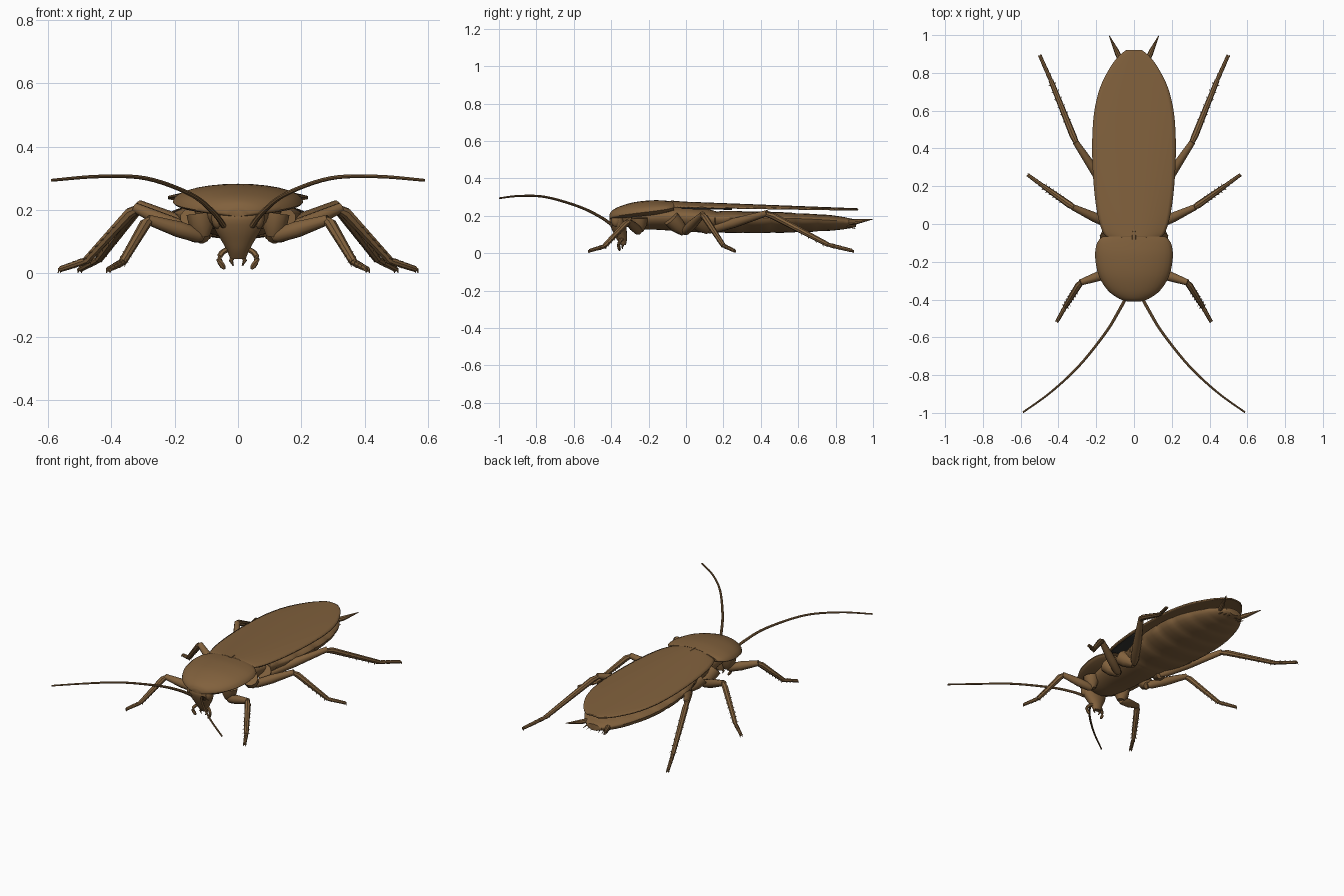
import bpy, bmesh, math
from mathutils import Vector

cube = bpy.data.objects.get("Cube")
if cube:
    bpy.data.objects.remove(cube)


def make_material(name, r, g, b):
    mat = bpy.data.materials.new(name)
    mat.use_nodes = True
    mat.diffuse_color = (r, g, b, 1)
    bsdf = next(n for n in mat.node_tree.nodes if n.type == "BSDF_PRINCIPLED")
    bsdf.inputs["Base Color"].default_value = (r, g, b, 1)
    bsdf.inputs["Roughness"].default_value = 0.7
    return mat


brown = make_material("chestnut_brown", 0.22, 0.119, 0.046)
slate = make_material("dark_slate", 0.035, 0.035, 0.032)


def finish(bm, name, mat=brown, angle=40):
    bmesh.ops.recalc_face_normals(bm, faces=bm.faces[:])
    mesh = bpy.data.meshes.new(name)
    bm.to_mesh(mesh)
    bm.free()
    obj = bpy.data.objects.new(name, mesh)
    bpy.context.collection.objects.link(obj)
    mesh.materials.append(mat)
    bpy.ops.object.select_all(action="DESELECT")
    obj.select_set(True)
    bpy.context.view_layer.objects.active = obj
    bpy.ops.object.shade_smooth_by_angle(angle=math.radians(angle))
    return obj


def smooth_rows(rows, steps):
    """Catmull-Rom resampling of rows of numbers."""
    out = []
    last = len(rows) - 1
    for i in range(last):
        quad = (rows[max(i - 1, 0)], rows[i], rows[i + 1], rows[min(i + 2, last)])
        for k in range(steps):
            t = k / steps
            out.append([b + 0.5 * t * (c - a + t * (2 * a - 5 * b + 4 * c - d
                        + t * (3 * (b - c) + d - a))) for a, b, c, d in zip(*quad)])
    return out + [list(rows[-1])]


def loft(bm, rings):
    """Skin closed rings of points and cap both ends."""
    loops = [[bm.verts.new(p) for p in ring] for ring in rings]
    n = len(loops[0])
    for a, b in zip(loops, loops[1:]):
        for i in range(n):
            bm.faces.new((a[i], a[(i + 1) % n], b[(i + 1) % n], b[i]))
    bm.faces.new(loops[0])
    bm.faces.new(loops[-1])


def tube(bm, points, radii, sides=8):
    pts = [Vector(p) for p in points]
    rings = []
    for i, p in enumerate(pts):
        along = (pts[min(i + 1, len(pts) - 1)] - pts[max(i - 1, 0)]).normalized()
        u = along.cross(Vector((0, 0, 1)))
        u = u.normalized() if u.length > 0.01 else Vector((1, 0, 0))
        v = along.cross(u)
        rings.append([p + radii[i] * (u * math.cos(a) + v * math.sin(a))
                      for a in (math.tau * k / sides for k in range(sides))])
    loft(bm, rings)


def body_shell(name, rows, sides=28, steps=4):
    """Rows hold y, half width, rim height, top height, bottom height."""
    rings = []
    for y, w, rim, top, low in smooth_rows(rows, steps):
        ring = []
        for k in range(sides):
            a = math.tau * k / sides
            s = math.sin(a)
            ring.append((w * math.cos(a), y, rim + s * (top - rim if s > 0 else rim - low)))
        rings.append(ring)
    bm = bmesh.new()
    loft(bm, rings)
    return finish(bm, name)


# Shield behind the head, and the thorax under it
body_shell("pronotum", [
    (-0.41, 0.035, 0.19, 0.205, 0.18), (-0.395, 0.08, 0.195, 0.228, 0.18),
    (-0.35, 0.14, 0.202, 0.252, 0.185), (-0.27, 0.188, 0.213, 0.274, 0.19),
    (-0.17, 0.206, 0.225, 0.283, 0.2), (-0.1, 0.195, 0.235, 0.28, 0.215),
    (-0.065, 0.165, 0.243, 0.276, 0.225)])
body_shell("thorax", [
    (-0.36, 0.05, 0.19, 0.21, 0.16), (-0.28, 0.1, 0.19, 0.23, 0.13),
    (-0.15, 0.13, 0.195, 0.25, 0.125), (0, 0.14, 0.195, 0.25, 0.115),
    (0.12, 0.15, 0.185, 0.235, 0.112), (0.2, 0.14, 0.17, 0.21, 0.13)])

# Abdomen, with a small step at the end of every segment
profile = smooth_rows([
    (0.08, 0.14, 0.185, 0.225, 0.115), (0.25, 0.195, 0.188, 0.225, 0.108),
    (0.45, 0.215, 0.188, 0.222, 0.108), (0.62, 0.202, 0.184, 0.213, 0.112),
    (0.77, 0.153, 0.176, 0.204, 0.12), (0.86, 0.098, 0.168, 0.19, 0.13),
    (0.91, 0.045, 0.162, 0.178, 0.14)], 4)
segments = []
for i, (y, w, rim, top, low) in enumerate(profile):
    segments.append((y, w, rim, top, low))
    if i % 3 == 2:
        segments.append((y + 0.005, w * 0.98, rim, top - 0.002, low + 0.002))
body_shell("abdomen", segments, steps=1)


# Folded wings as one domed cover, with dark membranes under their bases
def wing_sheet(name, rows, mat, width, lower, thickness):
    bm = bmesh.new()
    lines = []
    for y, w in rows:
        t = (y + 0.07) / 0.99
        lines.append([bm.verts.new((width * w * k / 10, y, 0.274 - 0.038 * t - lower
                                    - (0.027 - 0.022 * t) * abs(k / 10) ** 2.5))
                      for k in range(-10, 11)])
    for a, b in zip(lines, lines[1:]):
        for i in range(20):
            bm.faces.new((a[i], a[i + 1], b[i + 1], b[i]))
    sheet = finish(bm, name, mat)
    solid = sheet.modifiers.new("thickness", "SOLIDIFY")
    solid.thickness = thickness
    solid.offset = 0


outline = smooth_rows([
    (-0.07, 0.14), (-0.04, 0.165), (0.05, 0.192), (0.2, 0.212), (0.4, 0.221),
    (0.58, 0.212), (0.72, 0.18), (0.83, 0.125), (0.89, 0.078), (0.92, 0.04)], 4)
wing_sheet("folded_wings", outline, brown, 1, 0, 0.008)
wing_sheet("under_wings", [r for r in outline if -0.03 < r[0] < 0.25], slate, 0.94, 0.009, 0.003)

# Small triangular plate between the wing bases
bm = bmesh.new()
tube(bm, [(0, -0.08, 0.265), (0, -0.045, 0.268), (0, -0.01, 0.27)], [0.018, 0.014, 0.002], 6)
finish(bm, "scutellum")

# Head hanging down under the shield
bm = bmesh.new()
loft(bm, [[(w * math.cos(a), y + d * math.sin(a), z)
           for a in (math.tau * k / 20 for k in range(20))]
          for z, y, w, d in smooth_rows([
              (0.232, -0.34, 0.02, 0.015), (0.215, -0.35, 0.06, 0.035),
              (0.18, -0.365, 0.08, 0.045), (0.14, -0.36, 0.073, 0.042),
              (0.1, -0.35, 0.05, 0.034), (0.07, -0.342, 0.034, 0.026),
              (0.045, -0.335, 0.024, 0.014)], 3)])
finish(bm, "head")

# Leg joints: hip, trochanter, knee, ankle, toe
legs = {
    "front": ((0.12, -0.25, 0.19), (0.11, -0.25, 0.115), (0.285, -0.31, 0.17),
              (0.365, -0.44, 0.035), (0.41, -0.52, 0.012)),
    "middle": ((0.14, -0.08, 0.185), (0.11, -0.01, 0.11), (0.325, 0.09, 0.208),
               (0.48, 0.2, 0.04), (0.565, 0.262, 0.012)),
    "hind": ((0.14, 0.05, 0.18), (0.1, 0.12, 0.12), (0.31, 0.435, 0.215),
             (0.44, 0.76, 0.045), (0.5, 0.895, 0.012)),
}

for side, s in (("left", 1), ("right", -1)):
    def flip(points):
        return [Vector((s * x, y, z)) for x, y, z in points]

    for leg, joints in legs.items():
        hip, troch, knee, ankle, toe = flip(joints)
        bm = bmesh.new()
        tube(bm, [hip, hip.lerp(troch, 0.5), troch], [0.045, 0.042, 0.022], 10)
        tube(bm, [troch, troch.lerp(knee, 0.1), troch.lerp(knee, 0.45), knee],
             [0.015, 0.024, 0.026, 0.016], 10)
        tube(bm, [knee.lerp(troch, 0.04), knee.lerp(ankle, 0.1), ankle],
             [0.013, 0.018, 0.013])
        # Short spines along the shin
        along = (ankle - knee).normalized()
        across = along.cross(Vector((0, 0, 1))).normalized()
        for k in range(6):
            base = knee.lerp(ankle, 0.3 + 0.12 * k)
            for out in (across, -across, along.cross(across)):
                tip = base + out * 0.021 + along * 0.02
                tube(bm, [base, tip], [0.005, 0.001], 4)
        # Jointed foot and a pair of small claws
        for k in range(4):
            a, b = ankle.lerp(toe, k * 0.23), ankle.lerp(toe, k * 0.23 + 0.25)
            tube(bm, [a, b], [0.01, 0.0125 - 0.001 * k], 8)
        foot = (toe - ankle).normalized()
        for out in (-1, 1):
            claw = toe + across * out * 0.006
            tube(bm, [toe - foot * 0.012, claw - foot * 0.004, claw + Vector((0, 0, -0.011))],
                 [0.006, 0.005, 0.001], 5)
        finish(bm, f"{side}_{leg}_leg")

    # Antenna
    path = smooth_rows([(0.045, -0.395, 0.15), (0.08, -0.46, 0.195), (0.15, -0.575, 0.25),
                        (0.29, -0.75, 0.3), (0.44, -0.89, 0.306), (0.588, -0.997, 0.294)], 6)
    bm = bmesh.new()
    tube(bm, flip(path), [0.009 - 0.0045 * i / len(path) for i in range(len(path))], 8)
    finish(bm, side + "_antenna")

    # Eye
    bm = bmesh.new()
    bmesh.ops.create_uvsphere(bm, u_segments=12, v_segments=8, radius=1)
    bmesh.ops.scale(bm, vec=(0.02, 0.025, 0.035), verts=bm.verts[:])
    bmesh.ops.translate(bm, vec=(s * 0.064, -0.375, 0.175), verts=bm.verts[:])
    finish(bm, side + "_eye")

    # Feelers and jaw around the mouth
    bm = bmesh.new()
    palp = smooth_rows([(0.022, -0.335, 0.075), (0.045, -0.35, 0.07),
                        (0.06, -0.36, 0.045), (0.042, -0.355, 0.014)], 3)
    tube(bm, flip(palp), [0.009] * 9 + [0.004], 6)
    tube(bm, flip([(0.012, -0.33, 0.06), (0.022, -0.34, 0.04), (0.014, -0.34, 0.024)]),
         [0.008, 0.007, 0.003], 6)
    finish(bm, side + "_mouthparts")

    # Tail feeler and bristles
    bm = bmesh.new()
    tube(bm, flip([(0.065, 0.85, 0.165), (0.09, 0.91, 0.168), (0.132, 0.998, 0.182)]),
         [0.014, 0.014, 0.002])
    for x in (0.02, 0.045, 0.07):
        tube(bm, flip([(x, 0.86, 0.145), (x + 0.008, 0.905, 0.13)]), [0.005, 0.001], 5)
    finish(bm, side + "_cercus")
